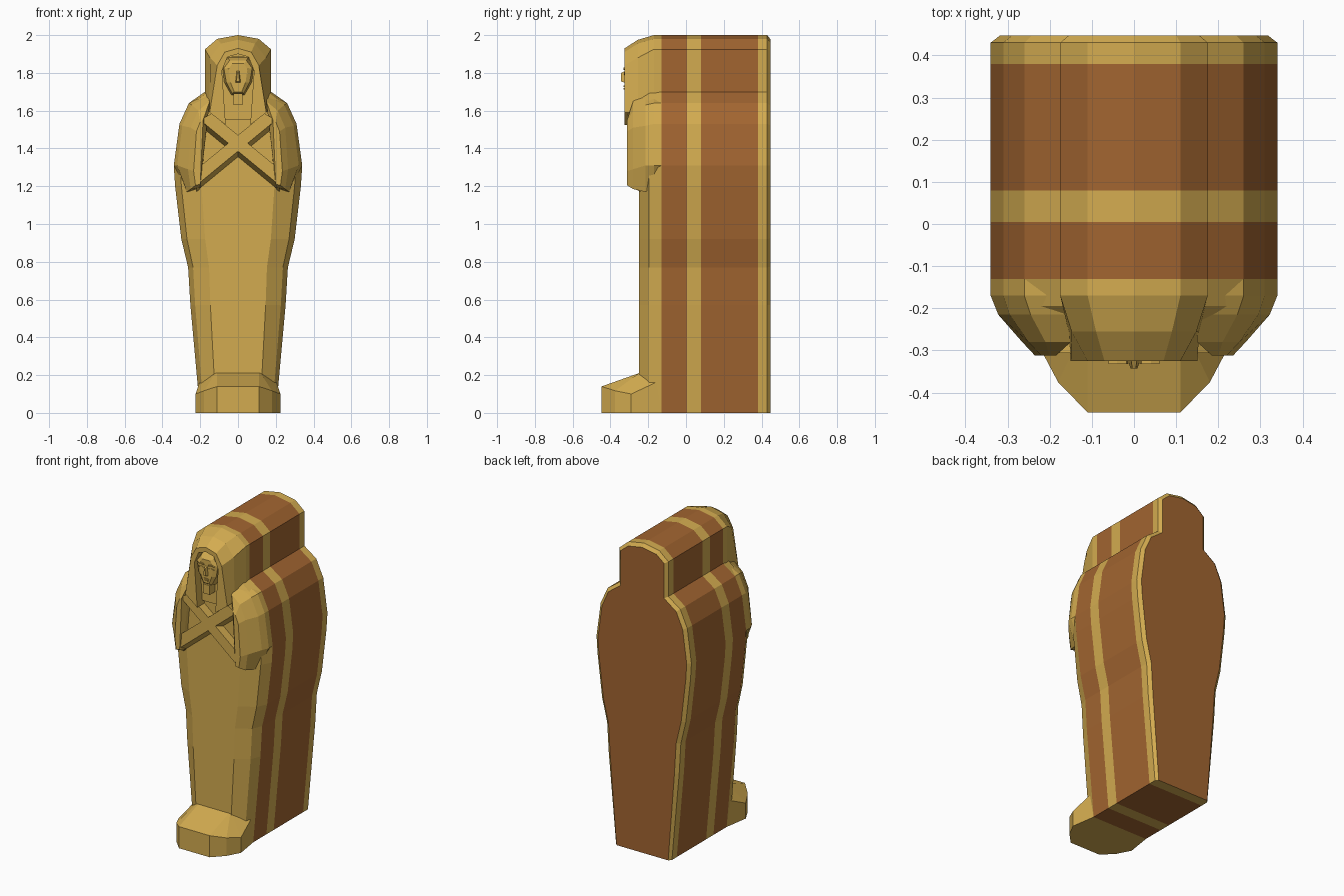
import bpy, bmesh

if "Cube" in bpy.data.objects:
    bpy.data.objects.remove(bpy.data.objects["Cube"])


def material(name, rgb):
    m = bpy.data.materials.new(name)
    m.diffuse_color = (*rgb, 1)
    m.use_nodes = True
    m.node_tree.nodes["Principled BSDF"].inputs["Base Color"].default_value = m.diffuse_color
    return m


GOLD = material("gold", (0.65, 0.41, 0.08))
BROWN = material("brown", (0.36, 0.13, 0.03))


def finish(name, bm):
    bmesh.ops.recalc_face_normals(bm, faces=bm.faces)
    me = bpy.data.meshes.new(name)
    bm.to_mesh(me)
    bm.free()
    me.materials.append(GOLD)
    me.materials.append(BROWN)
    ob = bpy.data.objects.new(name, me)
    bpy.context.collection.objects.link(ob)
    return ob


def loft_bm(rings, mats=None):
    """Skin closed rings of equal length and cap both ends."""
    bm = bmesh.new()
    vs = [[bm.verts.new(p) for p in r] for r in rings]
    n = len(rings[0])
    for k, (a, b) in enumerate(zip(vs, vs[1:])):
        for i in range(n):
            j = (i + 1) % n
            bm.faces.new((a[i], a[j], b[j], b[i])).material_index = mats[k] if mats else 0
    bm.faces.new(vs[0])
    last = bm.faces.new(vs[-1])
    return bm, last


def loft(name, rings):
    return finish(name, loft_bm(rings)[0])


def mirror_pts(half):
    """Right half from one end to the other, closed by its mirrored half."""
    return half + [(-p[0], *p[1:]) for p in reversed(half) if p[0] > 1e-6]


def at_y(pts, y):
    return [(x, y, z) for x, z in pts]


def flip(rings, s):
    return [[(s * x, y, z) for x, y, z in r] for r in rings]


# Outline of the body, shared by case and lid
BODY = [(.2, 0), (.252, .57), (.264, .77), (.3, .92), (.333, 1.2),
        (.34, 1.31), (.31, 1.53), (.26, 1.64), (.175, 1.70)]
HEAD = [(.175, 1.925), (.11, 1.98), (0, 2)]

# Case: banded extrusion with a bevelled back rim
outline = mirror_pts(BODY + HEAD)
bm, back = loft_bm([at_y(outline, y) for y in (-.13, .005, .08, .38, .43)], [1, 0, 1, 0])
bmesh.ops.recalc_face_normals(bm, faces=bm.faces)
bmesh.ops.inset_region(bm, faces=[back], thickness=.022, depth=0)
for v in back.verts:
    v.co.y = .447
    if v.co.z < .1:
        v.co.z = 0
back.material_index = 1
finish("case", bm)

# Faceted body lid
loft("body_lid", [[(x, y, z) for x, y, z in mirror_pts(
    [(w, -.13, z), (.9 * w, -.195, z), (.58 * w, -.25, z)])] for w, z in BODY])

# Foot block
foot = [(.2, -.13, .175), (.225, -.29, .10), (.18, -.375, .117), (.11, -.447, .14)]
ridge = [(.19, -.13, .18), (.13, -.245, .205), (.12, -.25, .21), (.11, -.25, .21)]
loft("foot", [mirror_pts([(x, y, 0) for x, y, z in foot]), mirror_pts(foot), mirror_pts(ridge)])

# Upper arms and crossed forearms
arm = [
    at_y([(.18, 1.29), (.32, 1.29), (.34, 1.31), (.31, 1.53), (.26, 1.64), (.16, 1.69)], -.13),
    at_y([(.18, 1.2), (.28, 1.19), (.34, 1.31), (.31, 1.53), (.26, 1.64), (.16, 1.69)], -.17),
    at_y([(.19, 1.19), (.27, 1.17), (.322, 1.31), (.295, 1.52), (.245, 1.63), (.15, 1.68)], -.215),
    at_y([(.2, 1.195), (.25, 1.185), (.265, 1.29), (.25, 1.51), (.21, 1.6), (.15, 1.65)], -.28),
    at_y([(.2, 1.21), (.225, 1.205), (.235, 1.28), (.22, 1.49), (.2, 1.54), (.185, 1.55)], -.312),
]
forearm = [
    at_y([(.22, 1.17), (.22, 1.29), (-.14, 1.585), (-.2, 1.515)], -.24),
    at_y([(.22, 1.205), (.22, 1.29), (-.14, 1.585), (-.2, 1.55)], -.306),
]
for s, side in ((1, "right"), (-1, "left")):
    loft(side + "_upper_arm", flip(arm, s))
    loft(side + "_forearm", flip(forearm, s))

# Headdress: a closed cross-section swept over the arch, ending in lappets
arches = [
    (-.13, [(.175, 1.66)] + HEAD),
    (-.17, [(.175, 1.66)] + HEAD),
    (-.255, [(.155, 1.595), (.148, 1.88), (.09, 1.955), (0, 1.975)]),
    (-.325, [(.15, 1.59), (.11, 1.84), (.07, 1.91), (0, 1.93)]),
    (-.325, [(.065, 1.525), (.085, 1.81), (.055, 1.885), (0, 1.9)]),
    (-.25, [(.065, 1.525), (.085, 1.81), (.055, 1.885), (0, 1.9)]),
]
half = [[(a[i][0], y, a[i][1]) for y, a in arches] for i in range(4)]
loft("headdress", half + flip(half[2::-1], -1))

# Neck, face and chin beard
neck = mirror_pts([(.09, 1.55), (.09, 1.82), (.05, 1.89)])
loft("neck", [at_y(neck, -.13), at_y(neck, -.27)])
loft("face", [at_y(mirror_pts([(.035, 1.68), (.075, 1.75), (.085, 1.83), (.055, 1.885)]), -.26),
              at_y(mirror_pts([(.03, 1.69), (.062, 1.75), (.075, 1.825), (.045, 1.865)]), -.312),
              at_y(mirror_pts([(.02, 1.7), (.04, 1.75), (.05, 1.82), (.03, 1.85)]), -.325)])
loft("beard", [at_y(mirror_pts([(.025, 1.63), (.025, 1.69)]), y) for y in (-.26, -.325)])

# Facial features
loft("nose", [at_y(mirror_pts([(.017, 1.745), (.008, 1.815)]), -.315),
              at_y(mirror_pts([(.008, 1.755), (.004, 1.80)]), -.343)])
for z, w in ((1.728, .02), (1.716, .015)):
    loft("lip", [at_y(mirror_pts([(w, z - .004), (w * .7, z + .004)]), y) for y in (-.31, -.331)])
for s, side in ((1, "right"), (-1, "left")):
    eye = [(.016, 1.797), (.034, 1.79), (.056, 1.797), (.034, 1.805)]
    brow = [(.014, 1.815), (.06, 1.82), (.04, 1.828), (.018, 1.823)]
    loft(side + "_eye", flip([at_y(eye, y) for y in (-.30, -.328)], s))
    loft(side + "_brow", flip([at_y(brow, y) for y in (-.30, -.332)], s))
